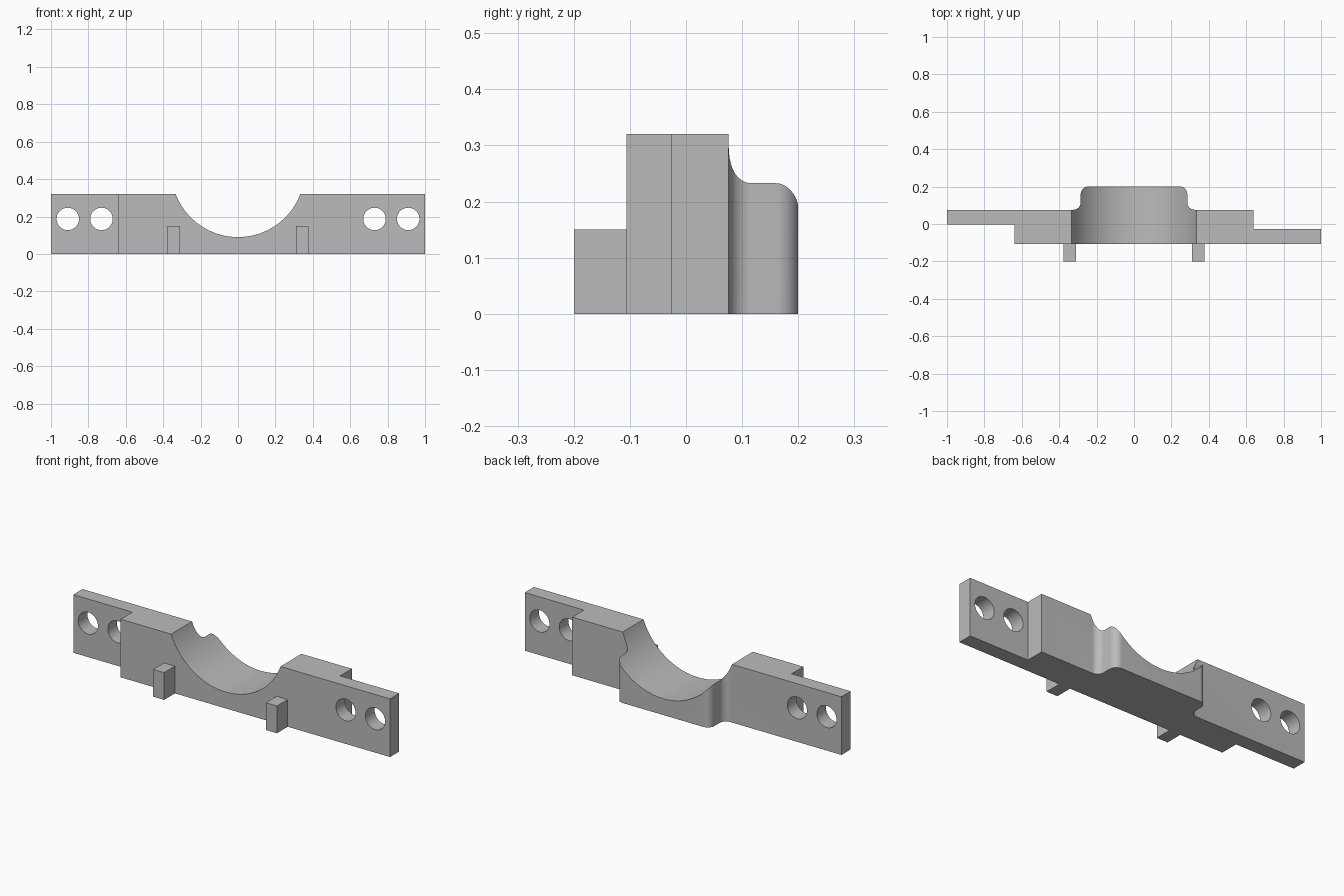
import bpy, bmesh
from math import sin, cos, radians

cube = bpy.data.objects.get("Cube")
if cube:
    bpy.data.objects.remove(cube, do_unlink=True)

FRONT, BACK, COLLAR, HEIGHT = -0.106, 0.076, 0.2, 0.32
WING, STEP, THICK = 1.0, 0.64, 0.08
BORE_R, BORE_Z = 0.356, 0.446
R = 0.04      # radius of the collar fillets
NECK = 0.285  # half width of the collar

grey = bpy.data.materials.new("light grey")
grey.use_nodes = True
colour = (0.5, 0.5, 0.5, 1)
grey.diffuse_color = colour
grey.node_tree.nodes["Principled BSDF"].inputs["Base Color"].default_value = colour


def prism(name, outline, height):
    """Extrude a plan outline upward from the ground."""
    bm = bmesh.new()
    face = bm.faces.new([bm.verts.new((x, y, 0)) for x, y in outline])
    top = bmesh.ops.extrude_face_region(bm, geom=[face])["geom"]
    bmesh.ops.translate(bm, vec=(0, 0, height),
                        verts=[v for v in top if isinstance(v, bmesh.types.BMVert)])
    bmesh.ops.recalc_face_normals(bm, faces=bm.faces)
    mesh = bpy.data.meshes.new(name)
    bm.to_mesh(mesh)
    bm.free()
    mesh.materials.append(grey)
    obj = bpy.data.objects.new(name, mesh)
    bpy.context.collection.objects.link(obj)
    return obj


def arc(cx, cy, start, end, steps=10):
    angles = [radians(start + (end - start) * i / steps) for i in range(steps + 1)]
    return [(cx + R * cos(a), cy + R * sin(a)) for a in angles]


def cut(target, name, x, z, radius, segments):
    """Cut a round hole through the target from front to back."""
    bpy.ops.mesh.primitive_cylinder_add(vertices=segments, radius=radius, depth=1,
                                        location=(x, 0, z), rotation=(radians(90), 0, 0))
    cutter = bpy.context.object
    cutter.name = name
    cutter.data.materials.append(grey)
    mod = target.modifiers.new(name, "BOOLEAN")
    mod.operation, mod.solver, mod.object = "DIFFERENCE", "EXACT", cutter
    bpy.context.view_layer.objects.active = target
    bpy.ops.object.modifier_apply(modifier=mod.name)
    bpy.data.objects.remove(cutter, do_unlink=True)


# Clamp body: offset wings, with a filleted collar at the back
collar_side = arc(NECK + R, BACK + R, 270, 180) + arc(NECK - R, COLLAR - R, 0, 90)
outline = [(-STEP, FRONT), (WING, FRONT), (WING, FRONT + THICK),
           (STEP, FRONT + THICK), (STEP, BACK)]
outline += collar_side + [(-x, y) for x, y in reversed(collar_side)]
outline += [(-WING, BACK), (-WING, BACK - THICK), (-STEP, BACK - THICK)]
body = prism("clamp_body", outline, HEIGHT)

# Half-round bore and bolt holes
cut(body, "bore_cutter", 0, BORE_Z, BORE_R, 128)
for side in (-1, 1):
    for x in (0.73, 0.91):
        cut(body, "bolt_hole_cutter", side * x, 0.187, 0.06, 40)

bpy.ops.object.select_all(action="DESELECT")
body.select_set(True)
bpy.context.view_layer.objects.active = body
bpy.ops.object.shade_smooth_by_angle(angle=radians(30))

# Square locating pegs on the front
for side, name in ((1, "left_peg"), (-1, "right_peg")):
    inner, outer = side * 0.31, side * 0.377
    prism(name, [(inner, -COLLAR), (outer, -COLLAR), (outer, FRONT), (inner, FRONT)], 0.15)
